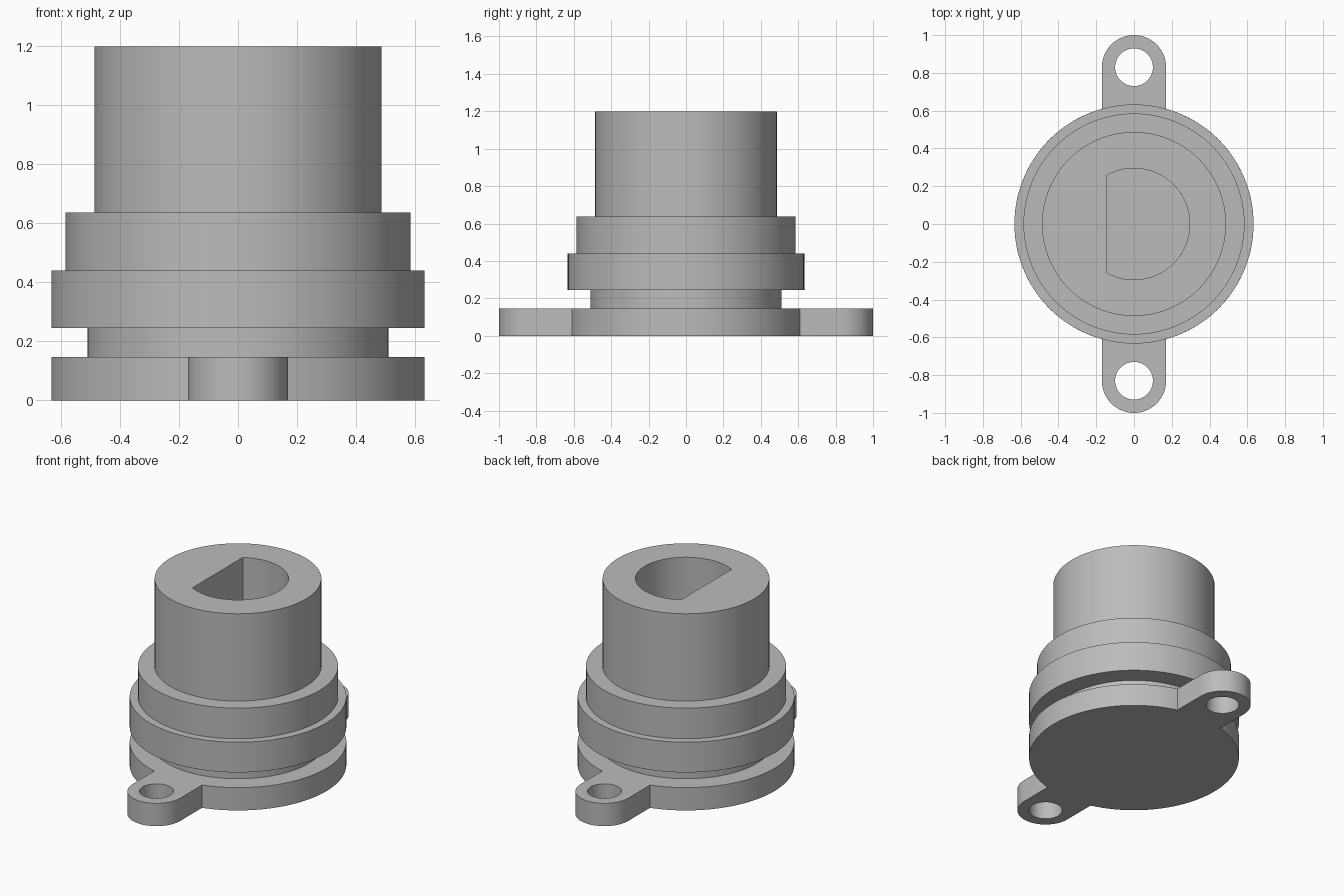
import bpy, bmesh
from math import pi, sin, cos, asin, acos

cube = bpy.data.objects.get("Cube")
if cube:
    bpy.data.objects.remove(cube, do_unlink=True)

grey = bpy.data.materials.new("plain grey")
grey.use_nodes = True
grey.diffuse_color = (0.5, 0.5, 0.5, 1)
grey.node_tree.nodes["Principled BSDF"].inputs["Base Color"].default_value = (0.5, 0.5, 0.5, 1)


def arc(radius, start, end, steps, cy=0.0):
    """Points along an arc centred on (0, cy), both ends included."""
    angles = [start + (end - start) * i / steps for i in range(steps + 1)]
    return [(radius * cos(a), cy + radius * sin(a)) for a in angles]


def circle(radius, steps=96, cy=0.0):
    return arc(radius, 0, 2 * pi, steps, cy)[:-1]


def plate(name, loops, bottom, top):
    """Extrude closed outlines (the first is the rim, the rest are holes)."""
    curve = bpy.data.curves.new(name, 'CURVE')
    curve.dimensions = '2D'
    curve.fill_mode = 'BOTH'
    curve.extrude = (top - bottom) / 2
    for loop in loops:
        spline = curve.splines.new('POLY')
        spline.points.add(len(loop) - 1)
        for point, (x, y) in zip(spline.points, loop):
            point.co = (x, y, 0, 1)
        spline.use_cyclic_u = True
    obj = bpy.data.objects.new(name, curve)
    bpy.context.collection.objects.link(obj)
    bpy.ops.object.select_all(action='DESELECT')
    obj.select_set(True)
    bpy.context.view_layer.objects.active = obj
    bpy.ops.object.convert(target='MESH')
    obj = bpy.context.view_layer.objects.active
    obj.name = name
    # Weld caps to walls and stand the part at its height
    bm = bmesh.new()
    bm.from_mesh(obj.data)
    bmesh.ops.remove_doubles(bm, verts=bm.verts, dist=0.0001)
    bmesh.ops.translate(bm, verts=bm.verts, vec=(0, 0, (top + bottom) / 2))
    bmesh.ops.recalc_face_normals(bm, faces=bm.faces)
    bm.to_mesh(obj.data)
    bm.free()
    obj.data.materials.clear()
    obj.data.materials.append(grey)
    bpy.ops.object.shade_smooth_by_angle(angle=pi / 6)
    return obj


# Base plate: a disc with a rounded, drilled lug at front and back
disc, lug, reach = 0.633, 0.17, 0.83
gap = asin(lug / disc)
outline = (arc(disc, gap - pi / 2, pi / 2 - gap, 48)
           + arc(lug, 0, pi, 32, reach)
           + arc(disc, pi / 2 + gap, 3 * pi / 2 - gap, 48)
           + arc(lug, pi, 2 * pi, 32, -reach))
holes = [circle(0.1, 48, side * reach) for side in (-1, 1)]
plate("base_plate", [outline] + holes, 0, 0.147)

# Stepped round body
plate("neck", [circle(0.51)], 0.147, 0.245)
plate("collar", [circle(disc)], 0.245, 0.44)
plate("shoulder", [circle(0.585)], 0.44, 0.637)

# Barrel with a D-shaped socket, flat towards the right
bore, flat = 0.295, 0.145
half = acos(-flat / bore)
plate("barrel", [circle(0.487), arc(bore, -half, half, 64)], 0.637, 1.2)
